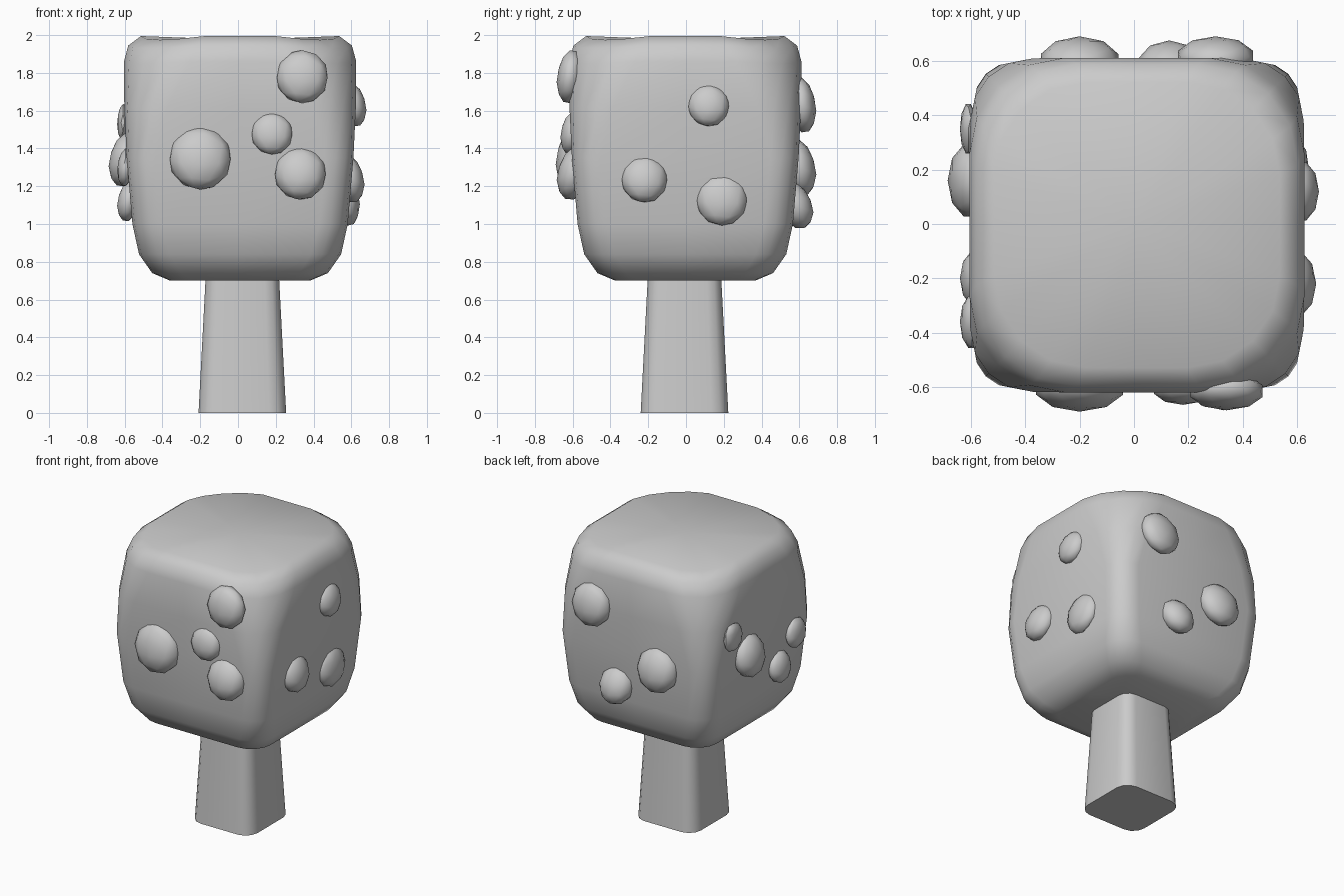
import bpy, bmesh, math
from mathutils import Matrix

if "Cube" in bpy.data.objects:
    bpy.data.objects.remove(bpy.data.objects["Cube"])


def finish(bm, name, angle):
    bmesh.ops.recalc_face_normals(bm, faces=bm.faces)
    me = bpy.data.meshes.new(name)
    bm.to_mesh(me)
    bm.free()
    ob = bpy.data.objects.new(name, me)
    bpy.context.collection.objects.link(ob)
    bpy.ops.object.select_all(action='DESELECT')
    ob.select_set(True)
    bpy.context.view_layer.objects.active = ob
    bpy.ops.object.shade_smooth_by_angle(angle=math.radians(angle))
    return ob


def rounded_square(half, radius, steps):
    """Corner arcs plus one mid-point per side; third value is 1 at corners, 0 mid-side."""
    pts = []
    for q in range(4):
        a0 = q * math.pi / 2
        c, s = math.cos(a0), math.sin(a0)
        pts.append((half * c, half * s, 0.0))
        for k in range(steps + 1):
            a = a0 + k / steps * math.pi / 2
            d = half - radius
            ox, oy = d * c - d * s, d * s + d * c
            pts.append((ox + radius * math.cos(a), oy + radius * math.sin(a),
                        math.sin(k / steps * math.pi)))
    return pts


def loft(name, rings, steps, tip=None, angle=50):
    """rings: (z, half width, corner radius, centre x, centre y, corner lift)"""
    bm = bmesh.new()
    loops = []
    for z, h, r, cx, cy, lift in rings:
        loops.append([bm.verts.new((x + cx, y + cy, z + lift * c))
                      for x, y, c in rounded_square(h, r, steps)])
    n = len(loops[0])
    for a, b in zip(loops, loops[1:]):
        for i in range(n):
            j = (i + 1) % n
            bm.faces.new((a[i], a[j], b[j], b[i]))
    bm.faces.new(loops[0][::-1])
    if tip is None:
        bm.faces.new(loops[-1])
    else:
        t = bm.verts.new(tip)
        for i in range(n):
            bm.faces.new((loops[-1][i], loops[-1][(i + 1) % n], t))
    return finish(bm, name, angle)


# Tapered square trunk
loft("trunk", [(0, 0.232, 0.09, 0.023, -0.008, 0),
               (0.8, 0.19, 0.075, 0.023, -0.008, 0)], 3)

# Boxy leaf crown, narrower at the base, corners rounding off toward the top
crown_profile = [(0.70, 0.37, 0.12, 0), (0.74, 0.465, 0.15, 0), (0.84, 0.535, 0.16, 0),
                 (1.00, 0.57, 0.15, 0), (1.35, 0.60, 0.15, 0), (1.62, 0.613, 0.23, 0),
                 (1.86, 0.615, 0.35, -0.01), (1.945, 0.592, 0.37, -0.015),
                 (1.995, 0.525, 0.34, -0.02)]
loft("crown", [(z, h, r, 0.011, -0.004, l) for z, h, r, l in crown_profile],
     4, tip=(0.01, 0, 1.975))


def wall(z):
    """Crown half width at height z."""
    for (z0, h0, *_), (z1, h1, *_) in zip(crown_profile, crown_profile[1:]):
        if z0 <= z <= z1:
            return h0 + (h1 - h0) * (z - z0) / (z1 - z0)


def leaf_bump(name, turn, u, z, radius, peak):
    """Drooping dome on one side; u runs sideways on that face seen from outside."""
    bm = bmesh.new()
    bmesh.ops.create_icosphere(bm, subdivisions=2, radius=1)
    base = wall(z)
    depth = peak - base
    for v in bm.verts:
        x, y, h = v.co
        v.co = (u + x * radius, -base + y * depth, z + h * radius + 0.4 * y * depth)
    bm.transform(Matrix.Rotation(math.radians(turn), 4, 'Z'))
    return finish(bm, name, 40)


# Bumps per side: (sideways, height, radius, outermost distance)
sides = {
    "front": (0, [(-0.20, 1.35, 0.168, 0.69), (0.18, 1.48, 0.112, 0.665),
                  (0.34, 1.78, 0.14, 0.685), (0.33, 1.27, 0.14, 0.685)]),
    "right": (90, [(0.12, 1.63, 0.112, 0.68), (-0.22, 1.24, 0.125, 0.67),
                   (0.19, 1.13, 0.138, 0.645)]),
    "back": (180, [(0.20, 1.30, 0.15, 0.69), (-0.13, 1.10, 0.12, 0.675),
                   (-0.30, 1.63, 0.145, 0.69)]),
    "left": (270, [(-0.35, 1.54, 0.095, 0.64), (-0.16, 1.34, 0.14, 0.685),
                   (0.20, 1.12, 0.105, 0.64), (0.36, 1.30, 0.1, 0.64)]),
}
for side, (turn, bumps) in sides.items():
    for i, b in enumerate(bumps, 1):
        leaf_bump(f"leaf_bump_{side}_{i}", turn, *b)
